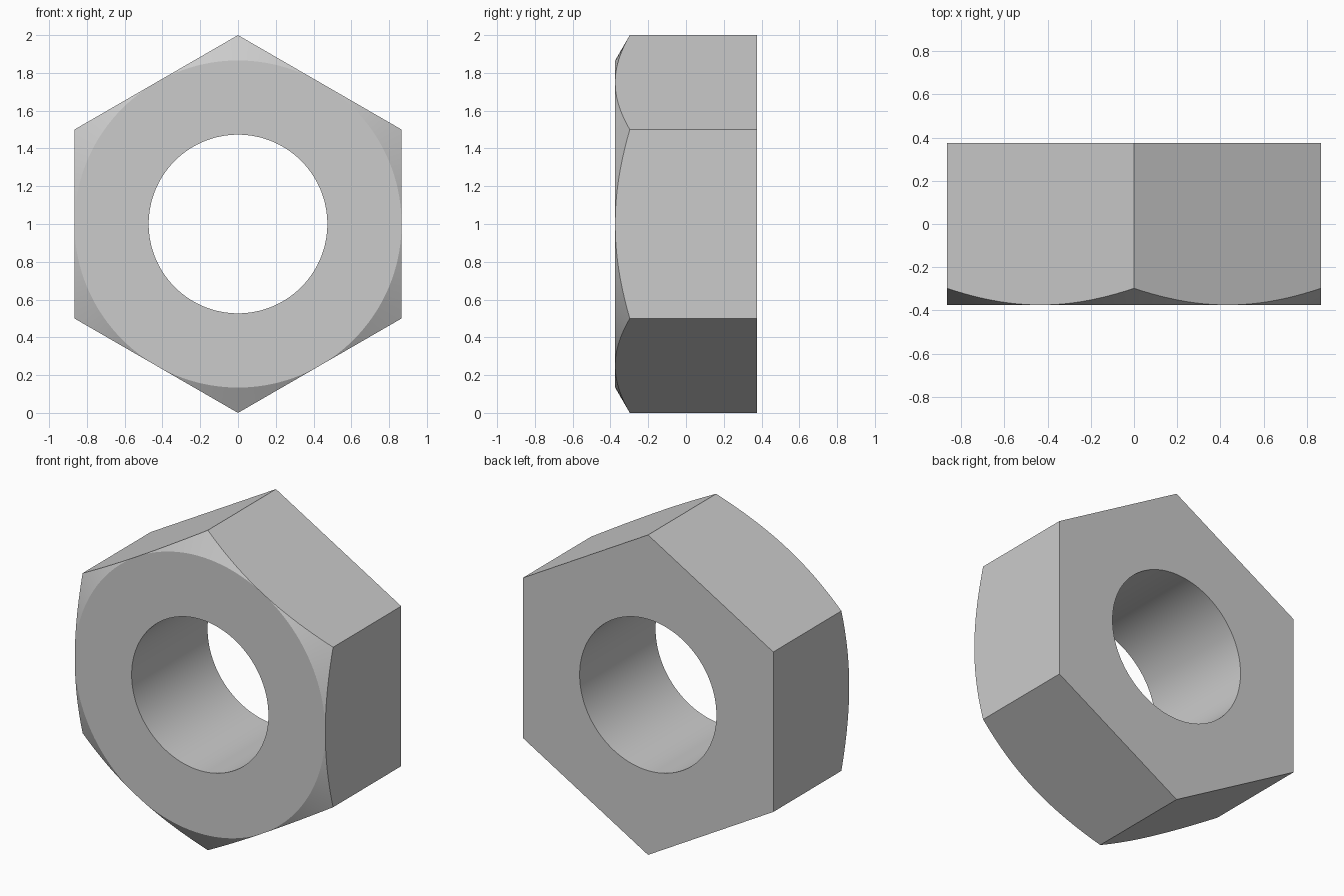
import bpy, bmesh
from math import sin, cos, pi, radians, tan

if "Cube" in bpy.data.objects:
    bpy.data.objects.remove(bpy.data.objects["Cube"])

SEG = 144            # divisible by 12, so corners and flat centres get vertices
HALF = 0.375         # half the thickness
HOLE = 0.473
FLAT = cos(pi / 6)   # inscribed radius of the hexagon


def hex_radius(a):
    # distance to the hexagon outline, corner pointing straight up
    t = (a - pi / 2) % (pi / 3) - pi / 6
    return FLAT / cos(t)


# closed cross-section at one angle: bore, front face, 30 degree chamfer, flat, back
def profile(a):
    r = hex_radius(a)
    return [(HOLE, HALF), (HOLE, -HALF), (FLAT, -HALF),
            (r, -HALF + (r - FLAT) * tan(radians(30))), (r, HALF)]


bm = bmesh.new()
rows = []
for i in range(SEG):
    a = 2 * pi * i / SEG
    rows.append([bm.verts.new((r * cos(a), y, 1 + r * sin(a))) for r, y in profile(a)])
for i in range(SEG):
    p, q = rows[i], rows[(i + 1) % SEG]
    for j in range(5):
        k = (j + 1) % 5
        bm.faces.new((p[j], p[k], q[k], q[j]))

# the chamfer vanishes at the middle of each flat
bmesh.ops.remove_doubles(bm, verts=bm.verts, dist=1e-5)
bmesh.ops.recalc_face_normals(bm, faces=bm.faces)

mesh = bpy.data.meshes.new("hex_nut")
bm.to_mesh(mesh)
bm.free()
nut = bpy.data.objects.new("hex_nut", mesh)
bpy.context.collection.objects.link(nut)
bpy.context.view_layer.objects.active = nut
nut.select_set(True)
bpy.ops.object.shade_smooth_by_angle(angle=radians(20))
